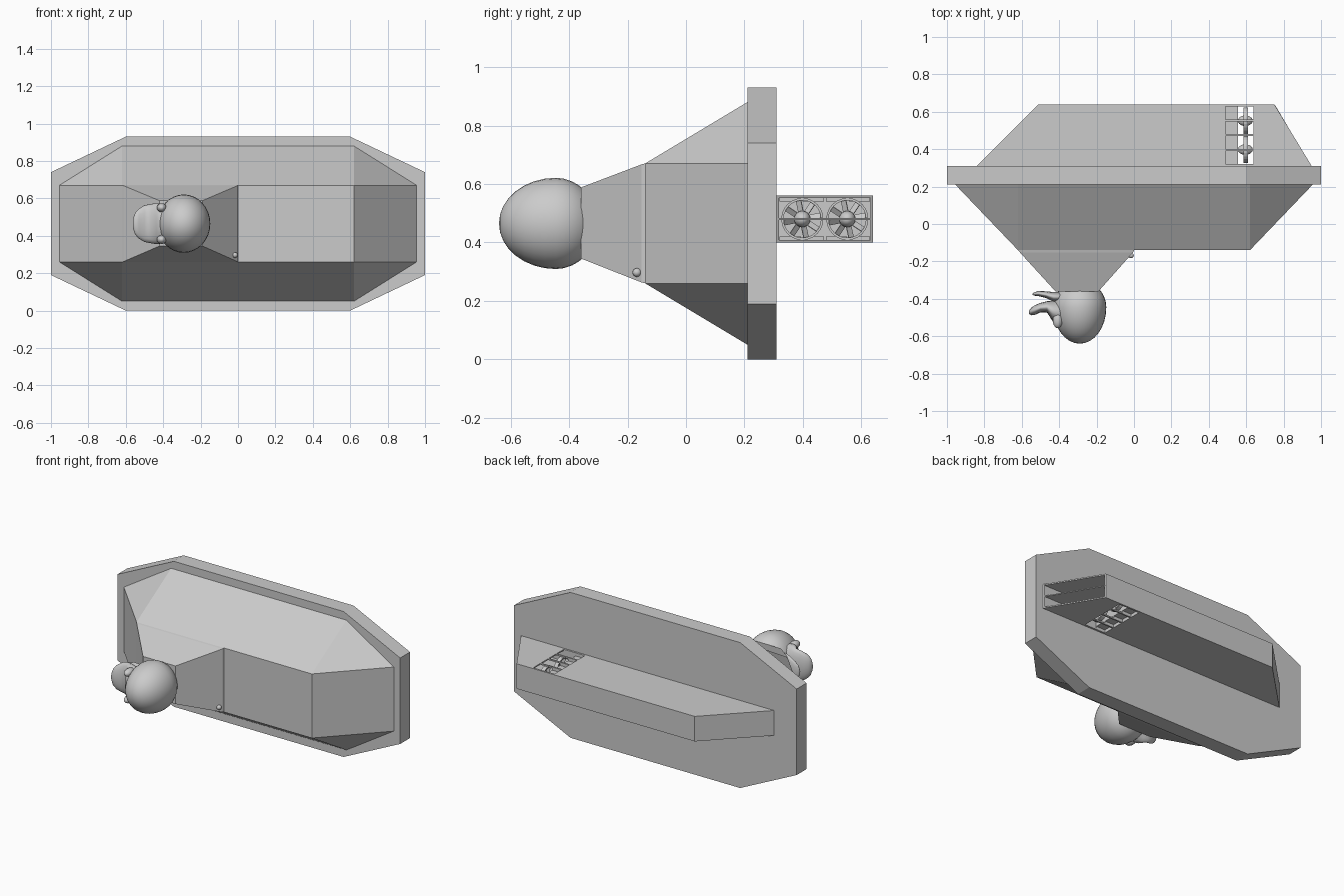
import bpy, bmesh, math
from mathutils import Matrix, Vector

if "Cube" in bpy.data.objects:
    bpy.data.objects.remove(bpy.data.objects["Cube"])


def finish(name, bm, smooth=False):
    bmesh.ops.recalc_face_normals(bm, faces=bm.faces[:])
    me = bpy.data.meshes.new(name)
    bm.to_mesh(me)
    bm.free()
    for p in me.polygons:
        p.use_smooth = smooth
    ob = bpy.data.objects.new(name, me)
    bpy.context.collection.objects.link(ob)
    return ob


def loft(name, rings, smooth=False):
    """Skin equal-length rings of points and cap both ends."""
    bm = bmesh.new()
    vs = [[bm.verts.new(p) for p in r] for r in rings]
    n = len(vs[0])
    for a, b in zip(vs, vs[1:]):
        for i in range(n):
            j = (i + 1) % n
            bm.faces.new((a[i], a[j], b[j], b[i]))
    bm.faces.new(vs[0])
    bm.faces.new(vs[-1])
    return finish(name, bm, smooth)


def octagon(x, xi, z0, z1, z2, z3, y):
    return [(p, y, q) for p, q in ((-x, z1), (-xi, z0), (xi, z0), (x, z1),
                                   (x, z2), (xi, z3), (-xi, z3), (-x, z2))]


def rect(x0, x1, z0, z1, y):
    return [(x0, y, z0), (x1, y, z0), (x1, y, z1), (x0, y, z1)]


def box(name, x0, x1, y0, y1, z0, z1):
    return loft(name, [rect(x0, x1, z0, z1, y0), rect(x0, x1, z0, z1, y1)])


def plan(name, pts, z0, z1):
    return loft(name, [[(x, y, z) for x, y in pts] for z in (z0, z1)])


def ball(name, loc, radii, seg=32, rings=16):
    bm = bmesh.new()
    bmesh.ops.create_uvsphere(bm, u_segments=seg, v_segments=rings, radius=1)
    # poles lie along y
    bmesh.ops.rotate(bm, verts=bm.verts, matrix=Matrix.Rotation(math.pi / 2, 3, 'X'))
    for v in bm.verts:
        v.co = Vector([v.co[i] * radii[i] + loc[i] for i in range(3)])
    return finish(name, bm, True)


# Wall plate and tapered front hull
loft("wall_plate", [octagon(1, .6, 0, .19, .74, .93, y) for y in (.21, .31)])
loft("front_hull", [octagon(.955, .62, .05, .26, .67, .88, .21),
                    octagon(.62, .62, .26, .26, .67, .67, -.14)])
bpy_hull = bpy.data.objects["front_hull"].data
bm = bmesh.new()
bm.from_mesh(bpy_hull)
bmesh.ops.remove_doubles(bm, verts=bm.verts, dist=1e-4)
bm.to_mesh(bpy_hull)
bm.free()

# Neck pedestal and small knob
loft("neck", [rect(-.62, 0, .26, .67, -.14), rect(-.61, -.005, .263, .667, -.152),
              rect(-.42, -.19, .345, .588, -.36)])
ball("knob", (-.016, -.168, .297), (.015, .015, .015), 16, 8)

# Rounded head, shorter toward the neck
head = ball("head", (-.29, -.445, .465), (.142, .195, .156))
for v in head.data.vertices:
    if v.co.y > -.445:
        v.co.y = -.445 + (v.co.y + .445) * .73


# Bill halves swept from elliptical sections (x, y, half width, half thickness)
def bill(name, sections):
    n = 20
    loft(name, [[(x, y + t * math.sin(2 * math.pi * i / n),
                  .465 + w * math.cos(2 * math.pi * i / n)) for i in range(n)]
                for x, y, w, t in sections], True)


bill("upper_bill", [(-.34, -.47, .08, .06), (-.40, -.475, .105, .065), (-.435, -.465, .11, .055),
                    (-.465, -.443, .105, .03), (-.50, -.447, .098, .025), (-.53, -.46, .08, .026),
                    (-.55, -.468, .058, .02), (-.56, -.472, .03, .01), (-.562, -.473, .01, .003)])
bill("lower_bill", [(-.34, -.39, .07, .03), (-.43, -.39, .085, .026), (-.47, -.378, .08, .018),
                    (-.51, -.372, .062, .014), (-.533, -.374, .04, .009), (-.543, -.376, .012, .003)])
for s in (-1, 1):
    ball("eye", (-.408, -.515, .465 + s * .085), (.026, .042, .024), 16, 10)

# Rear duct with hollow open end and four vent slots above and below
duct = plan("rear_duct", [(-.84, .31), (.95, .31), (.75, .64), (-.51, .64)], .40, .56)
cutters = [box("cavity_cutter", .555, 1.2, .318, .632, .408, .552)]
for i in range(4):
    y = .322 + i * .079
    cutters.append(box("vent_cutter", .49, .64, y, y + .069, .54, .60))
    cutters.append(box("vent_cutter", .49, .64, y, y + .069, .36, .42))
bpy.context.view_layer.objects.active = duct
for c in cutters:
    m = duct.modifiers.new("cut", 'BOOLEAN')
    m.operation, m.solver, m.object = 'DIFFERENCE', 'EXACT', c
    c.hide_render = True
    bpy.ops.object.modifier_apply(modifier=m.name)
    bpy.data.objects.remove(c, do_unlink=True)

# Divider across the open end
plan("duct_divider", [(.645, .314), (.945, .314), (.755, .635), (.645, .635)], .477, .483)


# Twin fans: rim, domed hub and pitched blades
def fan(y):
    n = 24
    rim = []
    for i in range(n + 1):
        a = 2 * math.pi * i / n
        rim.append([(x, y + r * math.cos(a), .48 + r * math.sin(a))
                    for x, r in ((.585, .064), (.61, .064), (.61, .072), (.585, .072))])
    loft("fan_rim", rim)
    ball("fan_hub", (.595, y, .48), (.04, .028, .028), 20, 10)
    bm = bmesh.new()
    for i in range(8):
        mat = (Matrix.Translation((.595, y, .48)) @ Matrix.Rotation(math.pi * i / 4 + .2, 4, 'X')
               @ Matrix.Translation((0, 0, .044)) @ Matrix.Rotation(.9, 4, 'Z')
               @ Matrix.Diagonal((.022, .003, .044, 1)))
        bmesh.ops.create_cube(bm, size=1, matrix=mat)
    finish("fan_blades", bm)


for y in (.398, .552):
    fan(y)
